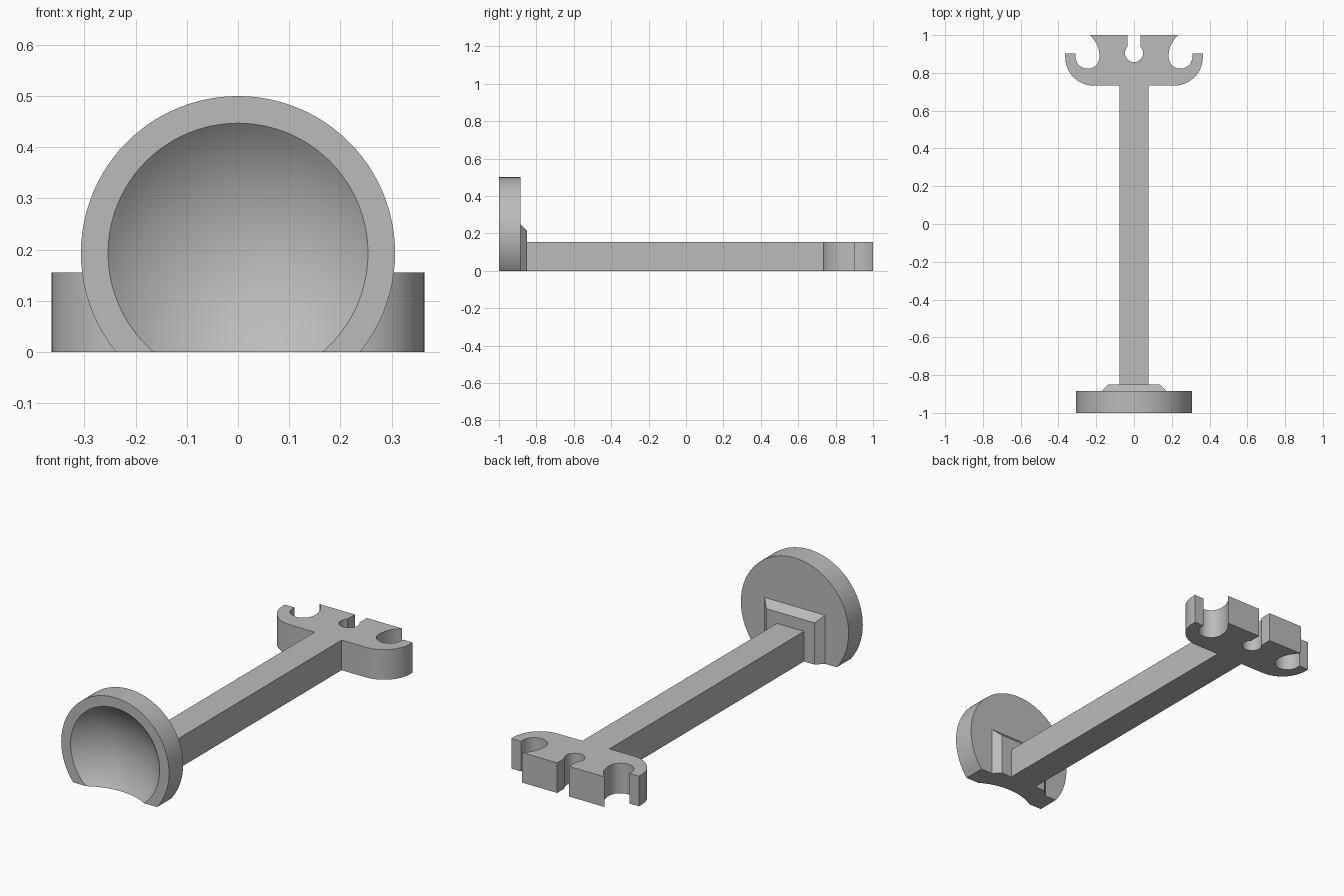
import bpy, bmesh, math

if "Cube" in bpy.data.objects:
    bpy.data.objects.remove(bpy.data.objects["Cube"])

grey = bpy.data.materials.new("plain grey")
grey.diffuse_color = (0.5, 0.5, 0.5, 1)
grey.use_nodes = True
grey.node_tree.nodes["Principled BSDF"].inputs["Base Color"].default_value = grey.diffuse_color


def finish(name, bm, smooth=True):
    bmesh.ops.recalc_face_normals(bm, faces=bm.faces)
    me = bpy.data.meshes.new(name)
    bm.to_mesh(me)
    bm.free()
    ob = bpy.data.objects.new(name, me)
    bpy.context.collection.objects.link(ob)
    me.materials.append(grey)
    if smooth:
        bpy.ops.object.select_all(action='DESELECT')
        ob.select_set(True)
        bpy.context.view_layer.objects.active = ob
        bpy.ops.object.shade_smooth_by_angle(angle=math.radians(25))
    return ob


def arc(cx, cy, r, a0, a1, n):
    """Points on an arc, angles in degrees."""
    return [(cx + r * math.cos(math.radians(a0 + (a1 - a0) * i / n)),
             cy + r * math.sin(math.radians(a0 + (a1 - a0) * i / n))) for i in range(n + 1)]


def prism(name, pts, z0, z1):
    bm = bmesh.new()
    face = bm.faces.new([bm.verts.new((x, y, z0)) for x, y in pts])
    new = bmesh.ops.extrude_face_region(bm, geom=[face])["geom"]
    bmesh.ops.translate(bm, vec=(0, 0, z1 - z0),
                        verts=[v for v in new if isinstance(v, bmesh.types.BMVert)])
    return finish(name, bm)


# Round disc with a shallow spherical dish, flattened at the floor
CZ, R, RIM, DEPTH, FRONT, BACK = 0.193, 0.307, 0.254, 0.1, -1.0, -0.885
ball = (RIM ** 2 + DEPTH ** 2) / (2 * DEPTH)
edge = math.asin(RIM / ball)
profile = [(0, BACK), (R, BACK), (R, FRONT)]
for i in range(17):
    a = edge * (1 - i / 16)
    profile.append((ball * math.sin(a) if i < 16 else 0,
                    FRONT - ball * math.cos(edge) + ball * math.cos(a)))
SEG = 96
bm = bmesh.new()
rings = []
for r, y in profile:
    if r == 0:
        rings.append([bm.verts.new((0, y, CZ))] * SEG)
    else:
        rings.append([bm.verts.new((r * math.cos(2 * math.pi * k / SEG), y,
                                    CZ + r * math.sin(2 * math.pi * k / SEG))) for k in range(SEG)])
for a, b in zip(rings, rings[1:]):
    for k in range(SEG):
        j = (k + 1) % SEG
        bm.faces.new(list(dict.fromkeys((a[k], a[j], b[j], b[k]))))
cut = bmesh.ops.bisect_plane(bm, geom=bm.verts[:] + bm.edges[:] + bm.faces[:],
                             plane_co=(0, 0, 0), plane_no=(0, 0, 1), clear_inner=True)
bmesh.ops.holes_fill(bm, edges=[e for e in bm.edges if e.is_boundary], sides=0)
finish("dish_disc", bm)

# Chamfered collar behind the disc
bm = bmesh.new()
ends = [[bm.verts.new((x, y, z)) for x, z in ((-w, 0), (w, 0), (w, h), (-w, h))]
        for y, w, h in ((BACK, 0.172, 0.25), (-0.85, 0.137, 0.215))]
for f in ends:
    bm.faces.new(f)
for k in range(4):
    j = (k + 1) % 4
    bm.faces.new((ends[0][k], ends[0][j], ends[1][j], ends[1][k]))
finish("collar", bm, False)

# Handle bar
H = 0.155
prism("bar", [(-0.077, -0.85), (0.077, -0.85), (0.077, 0.734), (-0.077, 0.734)], 0, H)

# Hooked head: right half of the outline, then mirrored
hole = math.degrees(math.asin(0.034 / 0.048))
right = arc(0, 0.905, 0.048, -90, 90 - hole, 14)         # centre keyhole
right += [(0.034, 1.0), (0.235, 1.0)]                     # top of post
right += arc(0.325, 0.89, 0.142, 129.2, 180, 10)[1:]      # concave post side
right += arc(0.246, 0.885, 0.063, 180, 360, 24)           # hook pocket
right += [(0.309, 0.902), (0.364, 0.902)]                 # hook tip
right += arc(0.214, 0.883, 0.15, 0, -90, 20)              # outer curve
left = [(-x, y) for x, y in reversed(right) if x > 1e-5]
prism("hook_head", right + left, 0, H)
